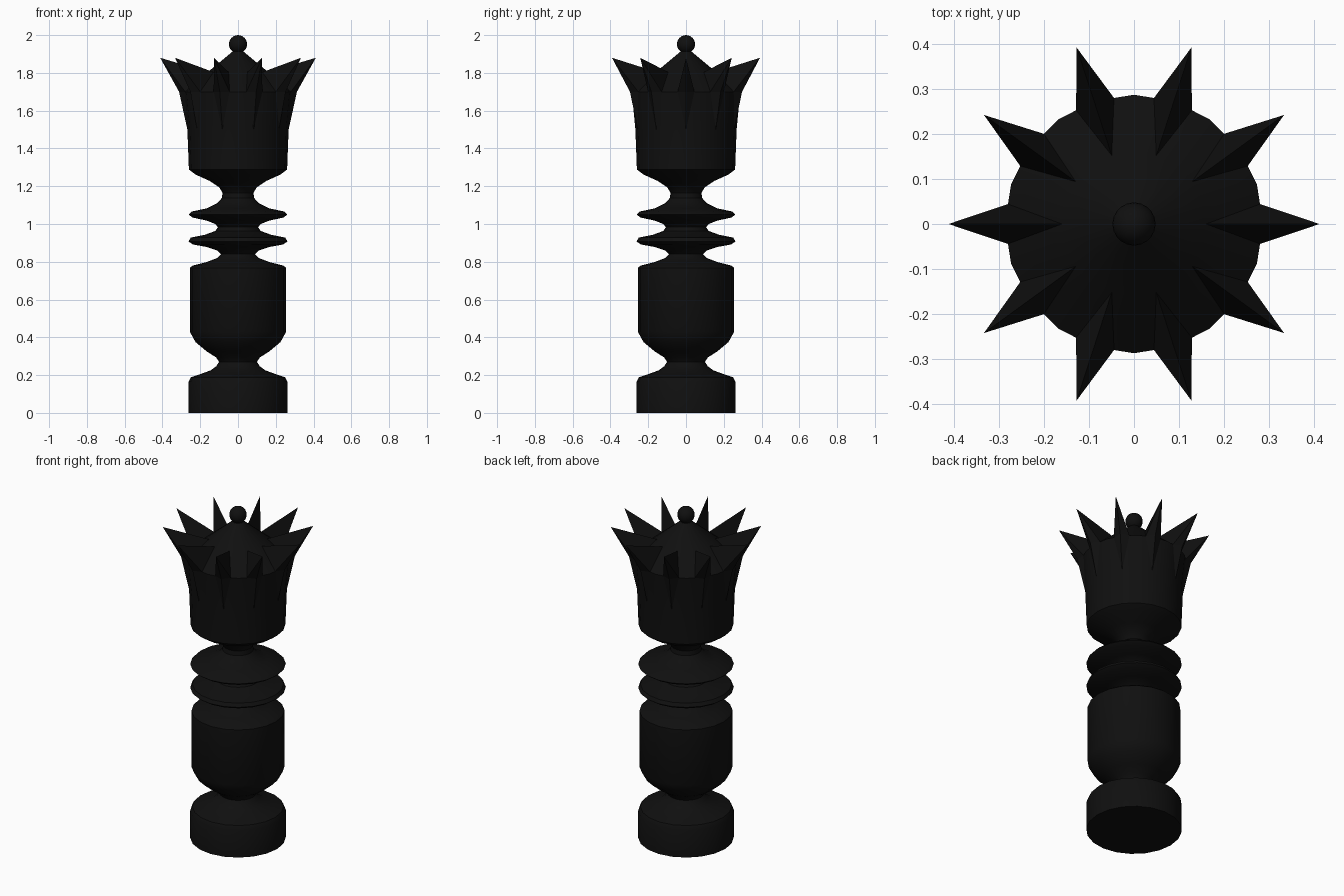
import bpy, bmesh, math
from mathutils import Matrix

if "Cube" in bpy.data.objects:
    bpy.data.objects.remove(bpy.data.objects["Cube"])

SIDES = 20
ebony = bpy.data.materials.new("ebony_black")
ebony.diffuse_color = (0.005, 0.005, 0.005, 1)
ebony.use_nodes = True
ebony.node_tree.nodes["Principled BSDF"].inputs["Base Color"].default_value = ebony.diffuse_color


def finish(name, bm, smooth=True):
    bmesh.ops.recalc_face_normals(bm, faces=bm.faces)
    me = bpy.data.meshes.new(name)
    bm.to_mesh(me)
    bm.free()
    ob = bpy.data.objects.new(name, me)
    bpy.context.collection.objects.link(ob)
    me.materials.append(ebony)
    if smooth:
        bpy.ops.object.select_all(action='DESELECT')
        ob.select_set(True)
        bpy.context.view_layer.objects.active = ob
        bpy.ops.object.shade_smooth_by_angle(angle=math.radians(32))
    return ob


def lathe(name, profile):
    """Turn a (radius, height) profile around z and cap both ends."""
    bm = bmesh.new()
    rings = []
    for r, z in profile:
        rings.append([bm.verts.new((r * math.cos(2 * math.pi * i / SIDES),
                                    r * math.sin(2 * math.pi * i / SIDES), z))
                      for i in range(SIDES)])
    for a, b in zip(rings, rings[1:]):
        for i in range(SIDES):
            j = (i + 1) % SIDES
            bm.faces.new((a[i], a[j], b[j], b[i]))
    bm.faces.new(rings[0][::-1])
    bm.faces.new(rings[-1])
    return finish(name, bm)


# turned body: foot, barrel, two collar discs, crown cup and domed lid
lathe("turned_body", [
    (0.262, 0), (0.262, 0.165), (0.25, 0.188), (0.20, 0.205), (0.145, 0.225),
    (0.115, 0.247), (0.10, 0.27), (0.115, 0.293), (0.165, 0.325),
    (0.225, 0.375), (0.255, 0.43),
    (0.255, 0.768), (0.24, 0.78), (0.17, 0.797), (0.11, 0.82), (0.09, 0.84),
    (0.11, 0.86), (0.165, 0.878), (0.24, 0.892), (0.262, 0.908),
    (0.25, 0.928), (0.175, 0.943), (0.12, 0.963), (0.107, 0.983),
    (0.12, 1.0), (0.165, 1.018), (0.24, 1.034), (0.262, 1.05),
    (0.245, 1.066), (0.165, 1.083), (0.11, 1.11), (0.085, 1.138),
    (0.082, 1.165), (0.10, 1.195), (0.15, 1.228), (0.225, 1.262),
    (0.26, 1.288), (0.268, 1.50), (0.287, 1.70),
    (0.16, 1.804), (0.03, 1.912)])

# ten crown points, each a wedge leaning outward from the rim
bm = bmesh.new()
half = math.radians(9)
bx, by = 0.2834 * math.cos(half), 0.2834 * math.sin(half)
for k in range(10):
    rot = Matrix.Rotation(math.radians(36 * k), 3, 'Z')
    shape = [(0.412, 0, 1.88), (0.16, 0, 1.804), (0.312, 0, 1.70),
             (0.268, 0, 1.50), (bx, by, 1.70), (bx, -by, 1.70)]
    tip, inner, mid, low, left, right = [bm.verts.new(p) for p in shape]
    for v in (tip, inner, mid, low, left, right):
        v.co = rot @ v.co
    for side in (left, right):
        bm.faces.new((tip, inner, side))
        bm.faces.new((tip, side, mid))
        bm.faces.new((mid, side, low))
    bm.faces.new((inner, left, right))
    bm.faces.new((low, left, right))
finish("crown_points", bm, smooth=False)

# ball on top
bm = bmesh.new()
bmesh.ops.create_uvsphere(bm, u_segments=20, v_segments=12, radius=0.048,
                          matrix=Matrix.Translation((0, 0, 1.952)))
finish("top_ball", bm)
